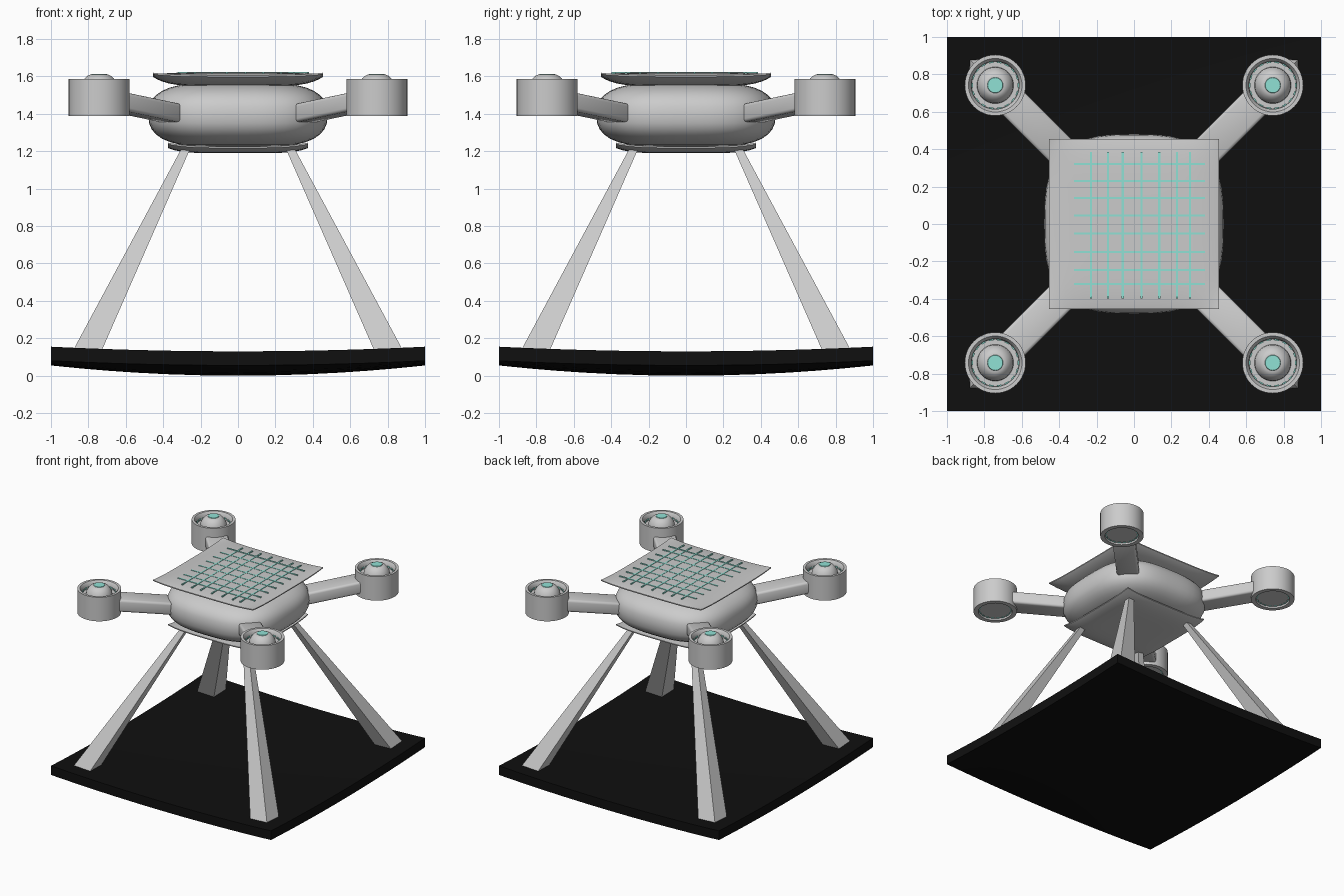
import bpy, bmesh, math
from mathutils import Vector, Matrix

if "Cube" in bpy.data.objects:
    bpy.data.objects.remove(bpy.data.objects["Cube"])


def material(name, color):
    m = bpy.data.materials.new(name)
    m.diffuse_color = color
    m.use_nodes = True
    m.node_tree.nodes["Principled BSDF"].inputs["Base Color"].default_value = m.diffuse_color
    return m


BLACK = material("black", (0.005, 0.005, 0.005, 1))
TEAL = material("teal", (0.28, 0.75, 0.66, 1))


def finish(bm, name, mat=None, angle=None):
    bmesh.ops.recalc_face_normals(bm, faces=bm.faces)
    me = bpy.data.meshes.new(name)
    bm.to_mesh(me)
    bm.free()
    ob = bpy.data.objects.new(name, me)
    bpy.context.collection.objects.link(ob)
    if mat:
        me.materials.append(mat)
    if angle:
        bpy.ops.object.select_all(action='DESELECT')
        ob.select_set(True)
        bpy.context.view_layer.objects.active = ob
        bpy.ops.object.shade_smooth_by_angle(angle=math.radians(angle))
    return ob


def skin(bm, rings, closed=False):
    """Join rings of equal length with quads; cap the ends unless closed."""
    vr = [[bm.verts.new(p) for p in r] for r in rings]
    n = len(vr[0])
    for a, b in zip(vr, vr[1:]):
        for i in range(n):
            j = (i + 1) % n
            bm.faces.new((a[i], a[j], b[j], b[i]))
    bm.faces.new(vr[0])
    bm.faces.new(vr[-1])


def sheet(name, half, top, bottom, n, mat=None, angle=40):
    """Square slab whose top and bottom heights are functions of u, v in -1..1."""
    bm = bmesh.new()
    us = [math.sin(math.pi / 2 * (2 * i / n - 1)) for i in range(n + 1)]
    layers = []
    for f in (top, bottom):
        g = [[bm.verts.new((half * u, half * v, f(u, v))) for v in us] for u in us]
        for i in range(n):
            for j in range(n):
                bm.faces.new((g[i][j], g[i + 1][j], g[i + 1][j + 1], g[i][j + 1]))
        layers.append(g)
    a, b = layers
    for i in range(n):
        for k in (0, n):
            bm.faces.new((a[i][k], a[i + 1][k], b[i + 1][k], b[i][k]))
            bm.faces.new((a[k][i], a[k][i + 1], b[k][i + 1], b[k][i]))
    return finish(bm, name, mat, angle)


def add_box(bm, center, size, turn=0):
    m = Matrix.Translation(center) @ Matrix.Rotation(turn, 4, 'Z') @ Matrix.Diagonal((*size, 1))
    bmesh.ops.create_cube(bm, size=1, matrix=m)


# Curved landing base
sheet("base_slab", 1.0,
      lambda u, v: 0.105 + 0.025 * (u * u + v * v),
      lambda u, v: 0.055 * (u * u + v * v) - 0.03 * u * u * v * v, 16, BLACK)

# Rounded body: superellipse outline swept through a rounded profile
bm = bmesh.new()
rings = []
for k in range(17):
    t = math.radians(-85 + 170 * k / 16)
    r = 0.48 * abs(math.cos(t)) ** 0.55
    z = 1.395 + 0.175 * math.copysign(abs(math.sin(t)) ** 0.8, t)
    ring = []
    for i in range(48):
        a = 2 * math.pi * i / 48
        c, s = math.cos(a), math.sin(a)
        q = r / (abs(c) ** 3 + abs(s) ** 3) ** (1 / 3)
        ring.append((q * c, q * s, z))
    rings.append(ring)
skin(bm, rings)
finish(bm, "body", None, 40)


# Pillow-shaped plates with thin lifted corners
def plate(name, half, rim, up, down, lift):
    def bulge(u, v):
        return (1 - u ** 6) * (1 - v ** 6)

    def edge(u, v):
        return rim + lift * (u * v) ** 4
    sheet(name, half,
          lambda u, v: edge(u, v) + 0.004 + up * bulge(u, v),
          lambda u, v: edge(u, v) - 0.004 - down * bulge(u, v), 20)


plate("top_plate", 0.455, 1.602, 0.016, 0.05, 0.014)
plate("bottom_plate", 0.375, 1.222, 0.004, 0.028, 0.02)

# Glowing grid on the top plate
bm = bmesh.new()
for x in (-0.23, -0.14, -0.06, 0.04, 0.135, 0.23, 0.30):
    add_box(bm, (x, -0.007, 1.618), (0.011, 0.785, 0.012))
for y in (0.32, 0.23, 0.14, 0.045, -0.05, -0.15, -0.245, -0.32):
    add_box(bm, (0.03, y, 1.618), (0.70, 0.011, 0.012))
finish(bm, "top_grid", TEAL)

# Rotor pod profile as radius, height
POD = [(0.01, 1.402), (0.125, 1.402), (0.128, 1.388), (0.163, 1.388), (0.163, 1.585),
       (0.143, 1.585), (0.128, 1.565), (0.126, 1.535), (0.098, 1.535), (0.095, 1.56),
       (0.08, 1.585), (0.065, 1.602), (0.048, 1.61), (0.01, 1.61)]
R = 0.742

for sx, sy, corner in ((1, -1, "front_right"), (-1, -1, "front_left"),
                       (1, 1, "back_right"), (-1, 1, "back_left")):
    # Leg: tapered square post from bottom plate to base
    bm = bmesh.new()
    rings = []
    for lo, hi, z in ((0.735, 0.89, 0.12), (0.255, 0.302, 1.215)):
        rings.append([(sx * x, sy * y, z) for x, y in ((lo, lo), (hi, lo), (hi, hi), (lo, hi))])
    skin(bm, rings)
    finish(bm, corner + "_leg")

    # Arm: bevelled bar rising outward
    bm = bmesh.new()
    side = Vector((-sy, sx, 0)).normalized()
    rings = []
    for c, z in ((0.36, 1.404), (0.66, 1.467)):
        mid = Vector((sx * c, sy * c, z))
        rings.append([mid + side * w + Vector((0, 0, h)) for w, h in
                      ((-0.085, -0.05), (0.085, -0.05), (0.085, 0.05), (-0.085, 0.05))])
    skin(bm, rings)
    bmesh.ops.bevel(bm, geom=bm.edges[:], offset=0.018, segments=3, profile=0.5, affect='EDGES')
    finish(bm, corner + "_arm", None, 40)

    # Rotor pod
    cx, cy = sx * R, sy * R
    bm = bmesh.new()
    skin(bm, [[(cx + r * math.cos(a), cy + r * math.sin(a), z)
               for a in (2 * math.pi * i / 48 for i in range(48))] for r, z in POD])
    finish(bm, corner + "_rotor_pod", None, 35)

    # Glowing hub cap and dashed light rings above and below
    bm = bmesh.new()
    bmesh.ops.create_cone(bm, cap_ends=True, segments=32, radius1=0.045, radius2=0.04,
                          depth=0.01, matrix=Matrix.Translation((cx, cy, 1.609)))
    for i in range(18):
        a = 2 * math.pi * i / 18
        for r, z in ((0.124, 1.548), (0.118, 1.402)):
            add_box(bm, (cx + r * math.cos(a), cy + r * math.sin(a), z),
                    (0.008, 0.024, 0.008), a)
    finish(bm, corner + "_rotor_lights", TEAL)
